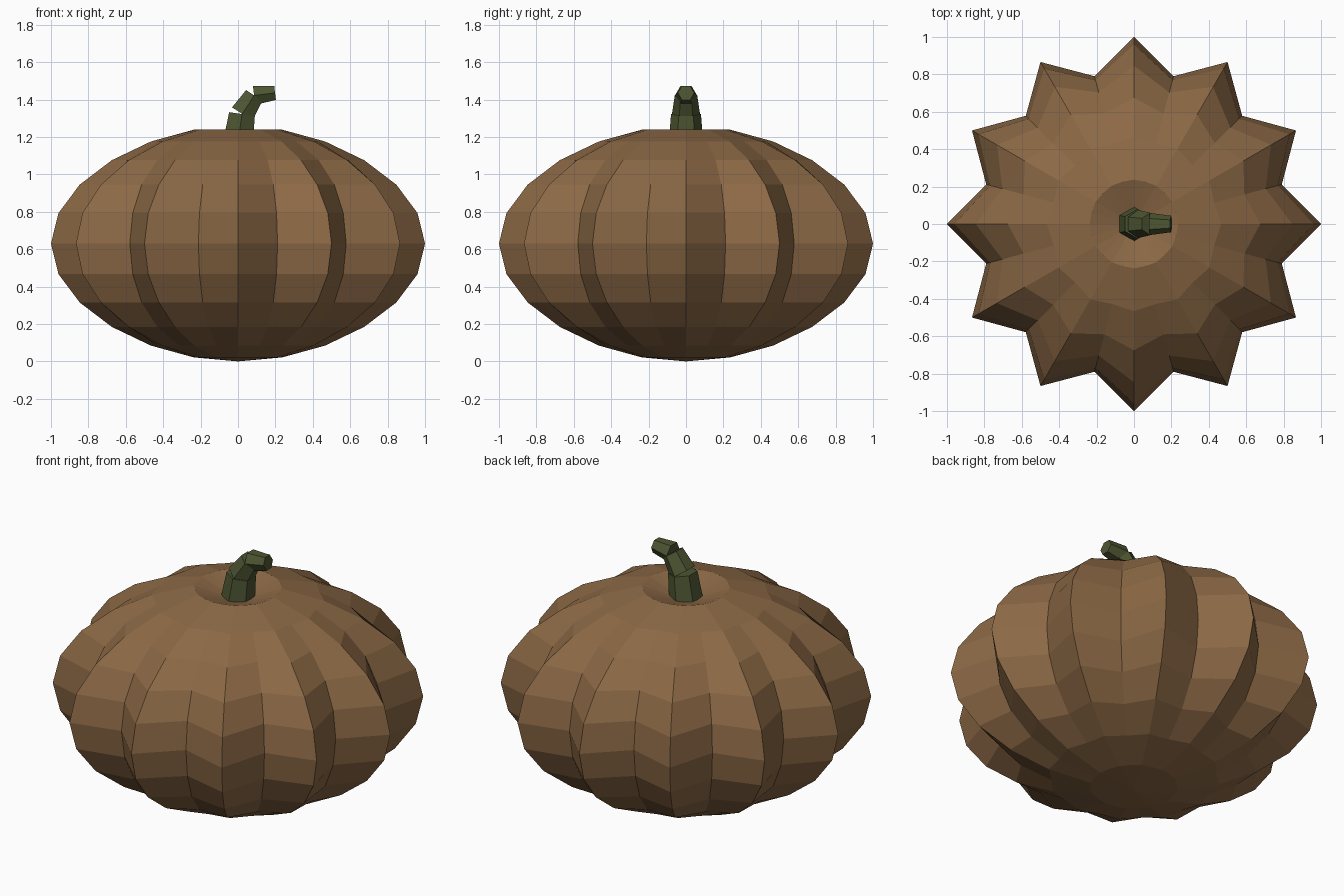
import bpy
import bmesh
from math import sin, cos, pi, radians
from mathutils import Vector, Matrix

if "Cube" in bpy.data.objects:
    bpy.data.objects.remove(bpy.data.objects["Cube"])


def material(name, color):
    mat = bpy.data.materials.new(name)
    mat.diffuse_color = (*color, 1)
    mat.use_nodes = True
    mat.node_tree.nodes["Principled BSDF"].inputs["Base Color"].default_value = mat.diffuse_color
    return mat


def finish(name, bm, mat):
    bmesh.ops.recalc_face_normals(bm, faces=bm.faces[:])
    mesh = bpy.data.meshes.new(name)
    bm.to_mesh(mesh)
    bm.free()
    mesh.materials.append(mat)
    obj = bpy.data.objects.new(name, mesh)
    bpy.context.collection.objects.link(obj)
    return obj


def bridge(bm, a, b):
    n = len(a)
    for i in range(n):
        j = (i + 1) % n
        bm.faces.new((a[i], a[j], b[j], b[i]))


def fan(bm, ring, tip):
    for i in range(len(ring)):
        bm.faces.new((ring[i], ring[(i + 1) % len(ring)], tip))


# Pumpkin body: flattened 24 x 12 sphere with twelve ribs fading at the poles
SEGMENTS, RINGS, RIBS = 24, 12, 12
RADIUS, HALF_HEIGHT, RIB_DEPTH = 1 / 1.1, 0.63, 0.1
bm = bmesh.new()
rings = []
for k in range(1, RINGS):
    lat = -pi / 2 + pi * k / RINGS
    ring = []
    for s in range(SEGMENTS):
        a = 2 * pi * s / SEGMENTS
        r = RADIUS * cos(lat) * (1 + RIB_DEPTH * cos(RIBS * a) * cos(lat) ** 2)
        ring.append(bm.verts.new((r * cos(a), r * sin(a),
                                  HALF_HEIGHT * (1 + sin(lat)))))
    rings.append(ring)
for lower, upper in zip(rings, rings[1:]):
    bridge(bm, lower, upper)
fan(bm, rings[0], bm.verts.new((0, 0, 0)))
fan(bm, rings[-1], bm.verts.new((0, 0, 1.16)))  # dimple under the stem
finish("pumpkin_body", bm, material("pumpkin_brown", (0.26, 0.14, 0.06)))

# Stem: three tapered six-sided pieces, each bent further towards +x
# (start x, start z, tilt in degrees, length, start radius, end radius)
PIECES = [
    (0.000, 1.170, 8, 0.154, 0.092, 0.080),
    (0.0225, 1.323, 33, 0.118, 0.075, 0.060),
    (0.086, 1.422, 83, 0.113, 0.059, 0.044),
]
bm = bmesh.new()
for x, z, tilt, length, r0, r1 in PIECES:
    place = (Matrix.Translation((x, 0, z))
             @ Matrix.Rotation(radians(tilt), 4, 'Y'))
    ends = []
    for h, r in ((0, r0), (length, r1)):
        ends.append([bm.verts.new(place @ Vector((r * sin(i * pi / 3),
                                                  r * cos(i * pi / 3), h)))
                     for i in range(6)])
    bridge(bm, *ends)
    for ring in ends:
        bm.faces.new(ring)
finish("stem", bm, material("stem_green", (0.075, 0.092, 0.032)))
